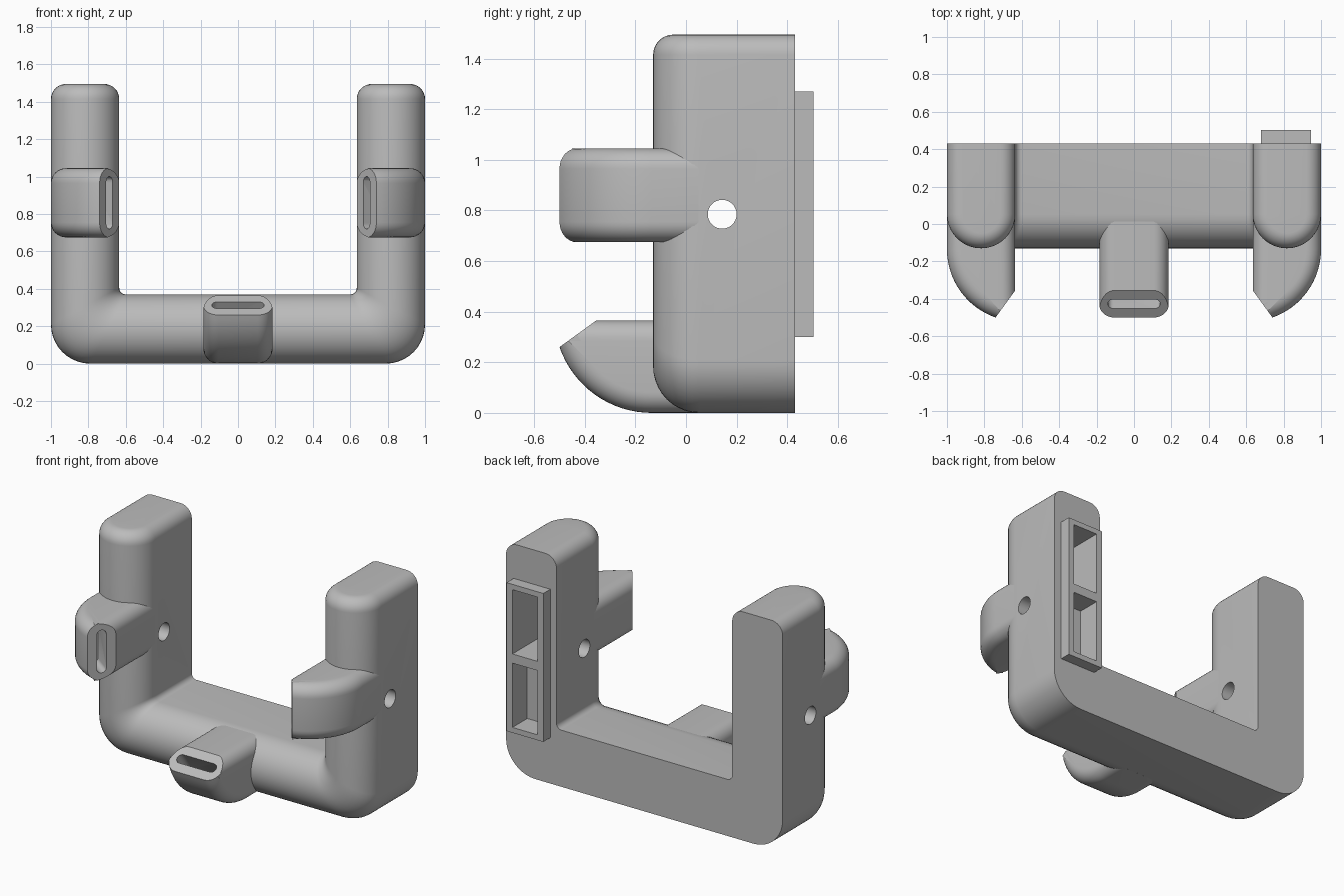
import bpy, bmesh, math
from mathutils import Vector

if "Cube" in bpy.data.objects:
    bpy.data.objects.remove(bpy.data.objects["Cube"])

grey = bpy.data.materials.new("plain grey")
grey.diffuse_color = (0.5, 0.5, 0.5, 1)
grey.use_nodes = True
grey.node_tree.nodes["Principled BSDF"].inputs["Base Color"].default_value = grey.diffuse_color


def make(name, verts, faces):
    me = bpy.data.meshes.new(name)
    bm = bmesh.new()
    vs = [bm.verts.new(v) for v in verts]
    for f in faces:
        bm.faces.new([vs[i] for i in f])
    bmesh.ops.recalc_face_normals(bm, faces=bm.faces)
    bm.to_mesh(me)
    bm.free()
    me.materials.append(grey)
    ob = bpy.data.objects.new(name, me)
    bpy.context.collection.objects.link(ob)
    return ob


def loft(name, rings):
    """Closed solid through equal-length rings, capped at both ends."""
    n = len(rings[0])
    faces = [list(range(n)), [(len(rings) - 1) * n + i for i in range(n)]]
    for r in range(len(rings) - 1):
        for i in range(n):
            j = (i + 1) % n
            faces.append([r * n + i, r * n + j, (r + 1) * n + j, (r + 1) * n + i])
    return make(name, [p for ring in rings for p in ring], faces)


def box(name, x0, x1, y0, y1, z0, z1):
    return loft(name, [[(x0, y0, z), (x1, y0, z), (x1, y1, z), (x0, y1, z)] for z in (z0, z1)])


def cut(ob, cutters):
    bpy.context.view_layer.objects.active = ob
    for c in cutters:
        m = ob.modifiers.new("cut", 'BOOLEAN')
        m.operation, m.solver, m.object = 'DIFFERENCE', 'EXACT', c
        bpy.ops.object.modifier_apply(modifier=m.name)


def smooth(ob):
    bpy.ops.object.select_all(action='DESELECT')
    ob.select_set(True)
    bpy.context.view_layer.objects.active = ob
    bpy.ops.object.shade_smooth_by_angle(angle=math.radians(30))


BACK, FRONT_C, R = 0.43, 0.0525, 0.1825
TOP, INNER, BAR, END_R = 1.495, 0.635, 0.37, 0.08


def d_section(outer, inner, ry):
    """Flat-backed, round-fronted section between an outer and inner (x, z) point."""
    o, i = Vector(outer), Vector(inner)
    ring = [(o.x, BACK, o.y)]
    for k in range(21):
        a = math.pi * k / 20
        p = o.lerp(i, (1 - math.cos(a)) / 2)
        ring.append((p.x, FRONT_C - ry * math.sin(a), p.y))
    return ring + [(i.x, BACK, i.y)]


# U-shaped body: rounded arm end, straight arm, corner, then mirrored
half = []
for k in range(9):
    a = math.pi / 2 * (1 - k / 8)
    d, z = END_R * (1 - math.cos(a)), TOP - END_R * (1 - math.sin(a))
    half.append(((-1 + d, z), (-INNER - d, z), R - d))
ro, ri = 0.21, 0.035
for k in range(11):
    a = math.pi + math.pi / 2 * k / 10
    c, s = math.cos(a), math.sin(a)
    half.append(((-1 + ro + ro * c, ro + ro * s),
                 (-INNER + ri + ri * c, BAR + ri + ri * s), R))
rings = [d_section(o, i, ry) for o, i, ry in half]
rings += [[(-x, y, z) for x, y, z in ring] for ring in reversed(rings)]
body = loft("u_frame", rings)

# Back connector plate
plate = box("back_connector", 0.68, 0.945, BACK - 0.01, 0.503, 0.30, 1.27)

# Cutters: cross hole and two pockets
hole = loft("hole_cutter", [[(x, 0.143 + 0.057 * math.cos(t * math.pi / 16),
                              0.785 + 0.057 * math.sin(t * math.pi / 16)) for t in range(32)]
                            for x in (-1.2, 1.2)])
upper = box("upper_pocket_cutter", 0.722, 0.903, 0.15, 0.7, 0.815, 1.235)
lower = box("lower_pocket_cutter", 0.722, 0.903, 0.35, 0.7, 0.335, 0.755)
cut(body, [hole, upper, lower])
cut(plate, [upper, lower])
helpers = [hole, upper, lower]

# Curved finger with slanted slotted face; u runs from outer to inner side, w across
TIP, HEEL = Vector((0.26, -0.50)), Vector((0.365, -0.355))
ALONG = (HEEL - TIP).normalized()
INWARD = Vector((-ALONG.y, ALONG.x))
ARC_R, ARC_Y, W, FIL = 0.386, -0.135, 0.185, 0.08


def finger_outline(d):
    def arc(a):
        return Vector((ARC_R - (ARC_R - d) * math.cos(a), ARC_Y - (ARC_R - d) * math.sin(a)))
    lo, hi = 0.0, math.pi / 2
    for _ in range(40):
        mid = (lo + hi) / 2
        if (arc(mid) - TIP).dot(INWARD) > 0:
            lo = mid
        else:
            hi = mid
    pts = [Vector((d, 0.05))] + [arc(lo * k / 16) for k in range(17)]
    heel = HEEL - ALONG * (d / ALONG.x)
    return pts + [heel, Vector((HEEL.x - d, 0.05))]


def finger(name, place):
    slices = []
    for k in range(9):
        a = math.pi / 2 * (1 - k / 8)
        slices.append((W - FIL + FIL * math.sin(a), FIL * (1 - math.cos(a))))
    slices += [(-w, d) for w, d in reversed(slices)]
    ob = loft(name, [[place(p.x, p.y, w) for p in finger_outline(d)] for w, d in slices])
    # Rounded slot in the slanted face
    mid, r = (TIP + HEEL) / 2, 0.03
    ends = []
    for depth in (-0.05, 0.15):
        ring = []
        for k in range(24):
            a = 2 * math.pi * (k + 0.5) / 24
            p = mid + INWARD * depth + ALONG * (r * math.cos(a))
            ring.append(place(p.x, p.y, r * math.sin(a) + math.copysign(0.11, math.sin(a))))
        ends.append(ring)
    slot = loft(name + "_slot_cutter", ends)
    cut(ob, [slot])
    helpers.append(slot)
    return ob


fingers = [finger("left_finger", lambda u, y, w: (-1 + u, y, 0.86 + w)),
           finger("right_finger", lambda u, y, w: (1 - u, y, 0.86 + w)),
           finger("bottom_finger", lambda u, y, w: (w, y, u))]

for h in helpers:
    bpy.data.objects.remove(h)
for ob in [body, plate] + fingers:
    smooth(ob)
